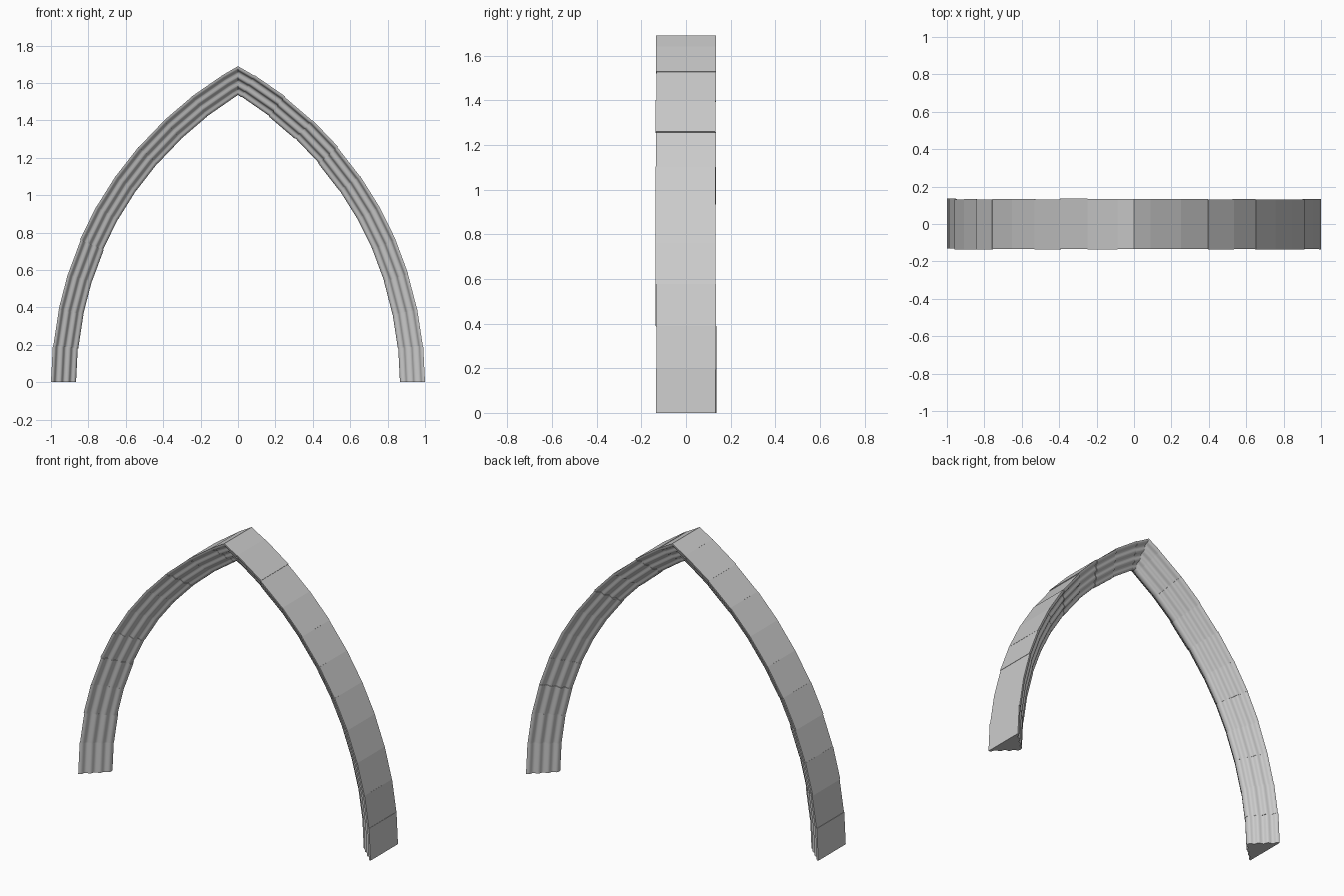
import bpy, bmesh, math, random

if "Cube" in bpy.data.objects:
    bpy.data.objects.remove(bpy.data.objects["Cube"])

random.seed(7)
R = 1.928            # extrados radius
CX = 1 - R           # arc centre of the right half (z = 0)
STEP = math.radians(5.82)
HALF_W, DEPTH, TIP = 0.134, 0.134, 0.022


def rib_profile():
    """Closed section as (depth below extrados, y): flat back, rolled sides, round nose."""
    side, n = [], 21
    d1, y1 = DEPTH - 0.014, TIP
    length = math.hypot(d1, HALF_W - y1)
    nd, ny = (HALF_W - y1) / length, d1 / length
    for i in range(n + 1):
        t = i / n
        off = 0.006 * math.sin(t * 3 * 2 * math.pi)
        side.append((t * d1 + nd * off, HALF_W + (y1 - HALF_W) * t + ny * off))
    nose = [(d1 + 0.014 * math.cos(a), TIP * math.sin(a))
            for a in (math.radians(60), math.radians(30))]
    half = side + nose
    return half + [(DEPTH, 0)] + [(d, -y) for d, y in reversed(half)]


PROFILE = rib_profile()


def section(bm, angle, sx, dr, dy, at_apex=False):
    """One ring of vertices across the rib at an angle along the arc."""
    ring = []
    for d, y in PROFILE:
        r = R - d + dr
        a = math.acos(-CX / r) if at_apex else angle
        ring.append(bm.verts.new((sx * (CX + r * math.cos(a)), y + dy, r * math.sin(a))))
    return ring


def half_arch(name, sx):
    """Half of the pointed arch made of slightly uneven stone blocks."""
    bm = bmesh.new()
    blocks = 11
    for i in range(blocks):
        last = i == blocks - 1
        dr = 0 if i == 0 or last else random.uniform(-0.003, 0.003)
        dy = random.uniform(-0.003, 0.003)
        a = section(bm, i * STEP, sx, dr, dy)
        b = section(bm, (i + 1) * STEP, sx, dr, dy, last)
        n = len(a)
        for j in range(n):
            k = (j + 1) % n
            bm.faces.new((a[j], a[k], b[k], b[j]))
        bm.faces.new(a)
        bm.faces.new(b)
    bmesh.ops.recalc_face_normals(bm, faces=bm.faces)
    me = bpy.data.meshes.new(name)
    bm.to_mesh(me)
    bm.free()
    me.shade_smooth()
    me.set_sharp_from_angle(angle=math.radians(45))
    ob = bpy.data.objects.new(name, me)
    bpy.context.collection.objects.link(ob)
    return ob


# the two leaning halves meet at the apex on x = 0
half_arch("right_arch_rib", 1)
half_arch("left_arch_rib", -1)
